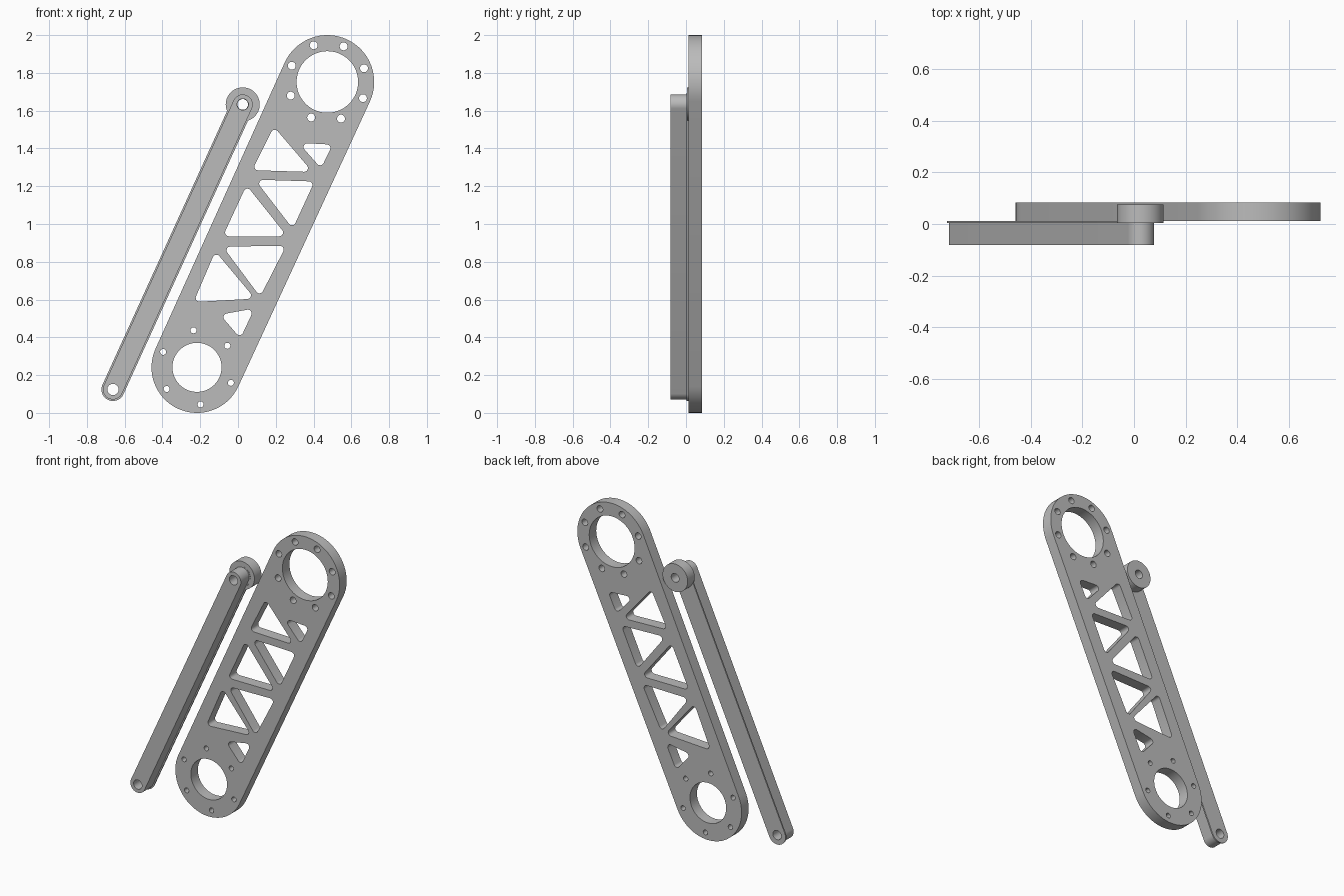
import bpy, bmesh
from math import sin, cos, pi, acos, atan2, tan
from mathutils import Vector

cube = bpy.data.objects.get("Cube")
if cube:
    bpy.data.objects.remove(cube)

grey = bpy.data.materials.new("plain grey")
grey.use_nodes = True
colour = (0.5, 0.5, 0.5, 1)
grey.diffuse_color = colour
grey.node_tree.nodes["Principled BSDF"].inputs["Base Color"].default_value = colour


def arc(c, r, a0, a1, n):
    return [Vector((c[0] + r * cos(a0 + (a1 - a0) * i / n),
                    c[1] + r * sin(a0 + (a1 - a0) * i / n))) for i in range(n + 1)]


def circle(c, r, n=48):
    return arc(c, r, 0, 2 * pi, n)[:-1]


def bolt_ring(c, ring, r, count, start):
    return [circle(p, r, 20) for p in arc(c, ring, start, start + 2 * pi, count)[:-1]]


def link(low, high, r_low, r_high):
    """Outline around two circles joined by tangent lines."""
    d = Vector(high) - Vector(low)
    axis = atan2(d.y, d.x)
    a = acos((r_low - r_high) / d.length)
    return (arc(high, r_high, axis - a, axis + a, 32)
            + arc(low, r_low, axis + a, axis + 2 * pi - a, 32))


def rounded(corners, r=0.02):
    """Polygon with a true fillet at each corner."""
    pts, n = [], len(corners)
    for i in range(n):
        p = Vector(corners[i])
        u = (Vector(corners[i - 1]) - p).normalized()
        v = (Vector(corners[(i + 1) % n]) - p).normalized()
        half = u.angle(v) / 2
        centre = p + (u + v).normalized() * (r / sin(half))
        s = p + u * (r / tan(half)) - centre
        e = p + v * (r / tan(half)) - centre
        a0 = atan2(s.y, s.x)
        sweep = (atan2(e.y, e.x) - a0 + pi) % (2 * pi) - pi
        pts += arc(centre, r, a0, a0 + sweep, 6)
    return pts


def plate(name, outlines, y0, y1):
    """Extrude an x-z outline with holes between two depths."""
    curve = bpy.data.curves.new(name, "CURVE")
    curve.dimensions = "2D"
    curve.fill_mode = "BOTH"
    curve.extrude = (y1 - y0) / 2
    for pts in outlines:
        s = curve.splines.new("POLY")
        s.points.add(len(pts) - 1)
        for q, p in zip(s.points, pts):
            q.co = (p.x, p.y, 0, 1)
        s.use_cyclic_u = True
    tmp = bpy.data.objects.new(name + " profile", curve)
    bpy.context.collection.objects.link(tmp)
    bpy.context.view_layer.update()
    mesh = bpy.data.meshes.new_from_object(
        tmp.evaluated_get(bpy.context.evaluated_depsgraph_get()))
    bpy.data.objects.remove(tmp)
    bm = bmesh.new()
    bm.from_mesh(mesh)
    bmesh.ops.remove_doubles(bm, verts=bm.verts, dist=0.0001)
    for v in bm.verts:
        v.co = (v.co.x, (y0 + y1) / 2 - v.co.z, v.co.y)
    bmesh.ops.recalc_face_normals(bm, faces=bm.faces)
    bm.to_mesh(mesh)
    bm.free()
    mesh.name = name
    mesh.materials.clear()
    mesh.materials.append(grey)
    obj = bpy.data.objects.new(name, mesh)
    bpy.context.collection.objects.link(obj)
    bpy.ops.object.select_all(action="DESELECT")
    obj.select_set(True)
    bpy.context.view_layer.objects.active = obj
    bpy.ops.object.shade_smooth_by_angle(angle=pi / 6)


# Wide truss plate: bores, bolt rings and triangular windows
low, high = (-0.217, 0.241), (0.473, 1.752)
axis = atan2(high[1] - low[1], high[0] - low[0])
windows = [
    [(0.32, 1.43), (0.50, 1.42), (0.44, 1.295)],
    [(0.19, 1.515), (0.395, 1.275), (0.075, 1.285)],
    [(0.09, 1.235), (0.405, 1.225), (0.29, 0.975)],
    [(0.045, 1.205), (0.26, 0.935), (-0.08, 0.935)],
    [(-0.08, 0.88), (0.255, 0.885), (0.117, 0.615)],
    [(-0.12, 0.855), (0.09, 0.605), (-0.235, 0.587)],
    [(-0.095, 0.52), (0.087, 0.553), (0.013, 0.395)],
]
plate("truss_plate",
      [link(low, high, 0.241, 0.248), circle(low, 0.13), circle(high, 0.163)]
      + bolt_ring(high, 0.207, 0.021, 8, axis)
      + bolt_ring(low, 0.197, 0.016, 6, axis + pi / 6)
      + [rounded(w) for w in windows], 0.012, 0.084)

# Slim arm with a thin wider backing strip and a round boss at the top
foot, head = (-0.662, 0.124), (0.025, 1.633)
for name, r, y0, y1 in (("slim_arm", 0.053, -0.082, 0.003),
                        ("arm_backing", 0.061, 0.003, 0.012)):
    plate(name, [link(foot, head, r, r), circle(foot, 0.03, 32),
                 circle(head, 0.03, 32)], y0, y1)
plate("arm_boss", [circle(head, 0.09), circle(head, 0.028, 32)], 0.004, 0.076)
